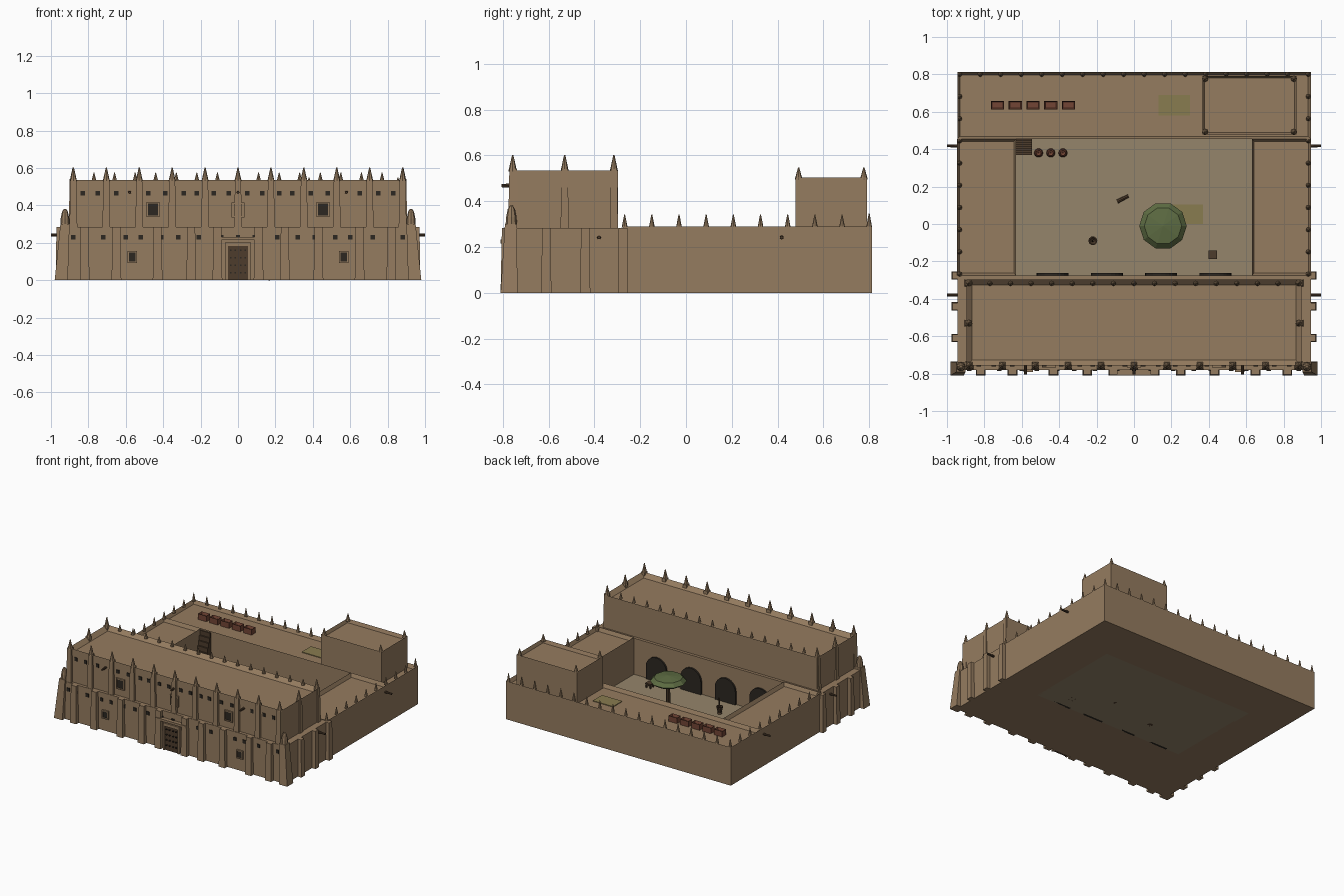
import bpy, bmesh, math
from mathutils import Matrix, Vector

if "Cube" in bpy.data.objects:
    bpy.data.objects.remove(bpy.data.objects["Cube"])


def mat(name, r, g, b):
    m = bpy.data.materials.new(name)
    m.diffuse_color = (r, g, b, 1)
    m.use_nodes = True
    m.node_tree.nodes["Principled BSDF"].inputs["Base Color"].default_value = m.diffuse_color
    return m


MUD = mat("mud", 0.30, 0.20, 0.115)
SAND = mat("sand", 0.30, 0.235, 0.145)
DARK = mat("dark_opening", 0.025, 0.02, 0.015)
WOOD = mat("wood", 0.075, 0.045, 0.025)
CLAY = mat("clay", 0.17, 0.06, 0.035)
MAT = mat("straw", 0.25, 0.20, 0.08)
LEAF = mat("leaf", 0.11, 0.15, 0.055)


def finish(name, bm, material):
    bmesh.ops.recalc_face_normals(bm, faces=bm.faces)
    me = bpy.data.meshes.new(name)
    bm.to_mesh(me)
    bm.free()
    me.materials.append(material)
    ob = bpy.data.objects.new(name, me)
    bpy.context.collection.objects.link(ob)
    return ob


def add_box(bm, x0, x1, y0, y1, z0, z1):
    m = Matrix.Translation(((x0 + x1) / 2, (y0 + y1) / 2, (z0 + z1) / 2))
    m = m @ Matrix.Diagonal((x1 - x0, y1 - y0, z1 - z0, 1))
    return bmesh.ops.create_cube(bm, size=1, matrix=m)["verts"]


def boxes(name, items, material):
    bm = bmesh.new()
    for it in items:
        add_box(bm, *it)
    return finish(name, bm, material)


def roofed(name, x0, x1, y0, y1, z0, z1, t, depth):
    """Block with a parapet around a sunken flat roof."""
    bm = bmesh.new()
    add_box(bm, x0, x1, y0, y1, z0, z1)
    top = max(bm.faces, key=lambda f: f.calc_center_median().z)
    bmesh.ops.inset_region(bm, faces=[top], thickness=t)
    for v in top.verts:
        v.co.z -= depth
    return finish(name, bm, MUD)


def add_cone(bm, x, y, z0, z1, r0, r1, n=8):
    bmesh.ops.create_cone(bm, cap_ends=True, segments=n, radius1=r0, radius2=r1, depth=z1 - z0,
                          matrix=Matrix.Translation((x, y, (z0 + z1) / 2)))


def pinnacles(name, points, z0, z1, r):
    bm = bmesh.new()
    for x, y in points:
        add_cone(bm, x, y, z0 - 0.005, z1, r, r * 0.15)
    return finish(name, bm, MUD)


def buttresses(name, items, z0, z1, taper):
    """Tapered pilasters: x, y, half width, half depth."""
    bm = bmesh.new()
    for x, y, hx, hy in items:
        for v in add_box(bm, x - hx, x + hx, y - hy, y + hy, z0, z1):
            if v.co.z > (z0 + z1) / 2:
                v.co.x = x + (v.co.x - x) * taper
                v.co.y = y + (v.co.y - y) * taper
    return finish(name, bm, MUD)


def lathe(name, x, y, z, profile, material, n=10):
    bm = bmesh.new()
    vs = [bm.verts.new((x + r, y, z + h)) for r, h in profile]
    es = [bm.edges.new(p) for p in zip(vs, vs[1:])]
    bmesh.ops.spin(bm, geom=vs + es, cent=(x, y, 0), axis=(0, 0, 1), angle=math.tau, steps=n)
    bmesh.ops.remove_doubles(bm, verts=bm.verts, dist=1e-4)
    return finish(name, bm, material)


def rod(name, ends, r, material, n=8):
    bm = bmesh.new()
    for a, b in ends:
        a, b = Vector(a), Vector(b)
        q = (b - a).to_track_quat("Z", "Y").to_matrix().to_4x4()
        bmesh.ops.create_cone(bm, cap_ends=True, segments=n, radius1=r, radius2=r * 0.8,
                              depth=(b - a).length, matrix=Matrix.Translation((a + b) / 2) @ q)
    return finish(name, bm, material)


def both(xs):
    return [s * x for x in xs for s in (-1, 1)]


# main blocks
boxes("courtyard_floor", [(-0.64, 0.64, -0.29, 0.47, 0, 0.01)], SAND)
boxes("front_lower_storey", [(-0.945, 0.945, -0.78, -0.275, 0, 0.284)], MUD)
roofed("front_upper_storey", -0.895, 0.895, -0.757, -0.297, 0.28, 0.535, 0.042, 0.03)
for side, x0, x1 in (("left", -0.945, -0.63), ("right", 0.63, 0.945)):
    roofed(side + "_wing", x0, x1, -0.275, 0.455, 0, 0.29, 0.018, 0.028)
roofed("back_wing", -0.945, 0.945, 0.455, 0.812, 0, 0.29, 0.02, 0.028)
roofed("corner_tower", 0.365, 0.87, 0.478, 0.79, 0.25, 0.503, 0.015, 0.025)

# pilasters
xs = both([0.11, 0.25, 0.43, 0.65, 0.82])
buttresses("front_lower_pilasters", [(x, -0.78, 0.026, 0.03) for x in xs], 0, 0.284, 0.8)
buttresses("side_pilasters", [(x, y, 0.03, 0.022) for x in (-0.945, 0.945)
                              for y in (-0.61, -0.44, -0.275)], 0, 0.284, 0.85)
ux = [-0.88 + 0.176 * i for i in range(11)]
buttresses("front_upper_pilasters", [(x, -0.755, 0.021, 0.022) for x in ux], 0.28, 0.54, 0.75)
buttresses("upper_side_pilasters", [(x, y, 0.02, 0.018) for x in (-0.885, 0.885)
                                    for y in (-0.53, -0.315)], 0.28, 0.54, 0.75)
for x in (-1, 1):
    lean = buttresses("corner_buttress", [(x * 0.945, -0.773, 0.035, 0.037)], 0, 0.3, 0.7)
    for v in lean.data.vertices:
        if v.co.z > 0.2:
            v.co.x -= x * 0.02
            v.co.y += 0.008
    lathe("corner_finial", x * 0.925, -0.763, 0.28,
          [(0.026, 0), (0.023, 0.05), (0.016, 0.085), (0.007, 0.1), (0, 0.102)], MUD, 8)

# pinnacles
pinnacles("upper_front_pinnacles", [(x, -0.757) for x in ux], 0.535, 0.602, 0.019)
pinnacles("upper_side_pinnacles", [(x, y) for x in (-0.882, 0.882) for y in (-0.53, -0.315)],
          0.535, 0.602, 0.018)
pinnacles("upper_back_pinnacles", [(-0.88 + 0.11 * i, -0.318) for i in range(17)], 0.535, 0.575, 0.013)
pinnacles("back_wall_pinnacles", [(-0.932 + 0.1096 * i, 0.8) for i in range(18)], 0.29, 0.347, 0.013)
pinnacles("side_wall_pinnacles", [(x, -0.268 + 0.1187 * i) for x in (-0.932, 0.932) for i in range(9)],
          0.29, 0.342, 0.013)
pinnacles("tower_pinnacles", [(x, y) for x in (0.38, 0.855) for y in (0.492, 0.777)], 0.5, 0.548, 0.017)

# small openings in the facade
h = 0.012
boxes("lower_vents", [(x - h, x + h, -0.785, -0.77, 0.217, 0.243)
                      for x in [0] + both([0.09, 0.21, 0.32, 0.41, 0.52, 0.6, 0.72, 0.81, 0.88])], DARK)
boxes("upper_vents", [(x - h, x + h, -0.762, -0.75, 0.452, 0.478)
                      for x in both([0.05, 0.13, 0.22, 0.29, 0.39, 0.48, 0.65, 0.75, 0.83])], DARK)


# framed windows
def window(name, x, z, hw, hh, y, pane):
    t = 0.008
    boxes(name + "_frame", [(x - hw, x + hw, y - 0.012, y + 0.01, z - hh, z - hh + t),
                            (x - hw, x + hw, y - 0.012, y + 0.01, z + hh - t, z + hh),
                            (x - hw, x - hw + t, y - 0.012, y + 0.01, z - hh, z + hh),
                            (x + hw - t, x + hw, y - 0.012, y + 0.01, z - hh, z + hh)], MUD)
    boxes(name + "_pane", [(x - hw + t, x + hw - t, y - 0.005, y + 0.01, z - hh + t, z + hh - t)], pane)


for s in (-1, 1):
    window("lower_window", s * 0.565, 0.125, 0.026, 0.032, -0.78, DARK)
    window("upper_window", s * 0.455, 0.378, 0.034, 0.04, -0.757, DARK)
window("blind_niche", 0, 0.375, 0.035, 0.04, -0.757, MUD)

# entrance
boxes("door", [(-0.054, 0.054, -0.797, -0.77, 0, 0.182)], WOOD)
boxes("door_surround", [(-0.068, -0.054, -0.805, -0.77, 0, 0.2), (0.054, 0.068, -0.805, -0.77, 0, 0.2),
                        (-0.068, 0.068, -0.805, -0.77, 0.182, 0.205),
                        (-0.13, 0.13, -0.81, -0.77, 0.215, 0.232)], MUD)
boxes("door_studs", [(x - 0.004, x + 0.004, -0.805, -0.79, z - 0.004, z + 0.004)
                     for x in both([0.015, 0.04]) for z in (0.04, 0.08, 0.12, 0.16)], DARK)

# water spouts
rod("side_spouts", [((s * 0.92, y, 0.242), (s, y, 0.242)) for s in (-1, 1) for y in (-0.38, 0.418)],
    0.009, WOOD)
rod("front_spouts", [((x, -0.74, 0.47), (x, -0.805, 0.468)) for x in (-0.58, 0, 0.58)], 0.009, WOOD)

# courtyard arcade
bm = bmesh.new()
for x in both([0.145, 0.435]):
    pts = [(x - 0.086, 0), (x + 0.086, 0)]
    pts += [(x + 0.086 * math.cos(a), 0.105 + 0.086 * math.sin(a))
            for a in (math.pi * i / 12 for i in range(13))]
    f = bm.faces.new([bm.verts.new((px, -0.28, pz)) for px, pz in pts])
    r = bmesh.ops.extrude_face_region(bm, geom=[f])
    bmesh.ops.translate(bm, vec=(0, 0.018, 0),
                        verts=[v for v in r["geom"] if isinstance(v, bmesh.types.BMVert)])
finish("courtyard_arches", bm, DARK)

# stair to the roof in the courtyard corner
boxes("roof_stair", [(-0.63, -0.545, 0.37 + 0.0106 * i, 0.46, 0.035 * i, 0.035 * (i + 1))
                     for i in range(8)], WOOD)

# tree
rod("tree_trunk", [((0.155, -0.01, 0), (0.16, -0.01, 0.18))], 0.017, WOOD)
lathe("tree_canopy", 0.155, -0.01, 0.155,
      [(0, 0), (0.095, 0.012), (0.127, 0.035), (0.1, 0.062), (0, 0.075)], LEAF, 10)

# courtyard and roof objects
boxes("courtyard_mat", [(0.2, 0.37, 0, 0.105, 0.008, 0.015)], MAT)
boxes("roof_mat", [(0.13, 0.3, 0.58, 0.69, 0.26, 0.267)], MAT)
for x in (-0.51, -0.445, -0.38):
    lathe("clay_jar", x, 0.38, 0, [(0, 0), (0.013, 0), (0.024, 0.022), (0.02, 0.042), (0.011, 0.05),
                                   (0.014, 0.06), (0.009, 0.058), (0, 0.05)], CLAY)
lathe("mortar", -0.22, -0.09, 0, [(0, 0), (0.02, 0), (0.014, 0.02), (0.024, 0.065), (0.018, 0.065),
                                  (0, 0.035)], WOOD)
rod("pestle", [((-0.22, -0.09, 0.035), (-0.215, -0.088, 0.13))], 0.007, WOOD)
rod("fallen_log", [((-0.09, 0.12, 0.018), (-0.03, 0.15, 0.018))], 0.011, WOOD)
boxes("stool", [(0.397, 0.443, -0.188, -0.142, 0.035, 0.045)]
      + [(0.42 + a - 0.005, 0.42 + a + 0.005, -0.165 + b - 0.005, -0.165 + b + 0.005, 0, 0.036)
         for a in (-0.016, 0.016) for b in (-0.016, 0.016)], WOOD)
for x in (-0.73, -0.635, -0.54, -0.445, -0.35):
    crate = roofed("roof_crate", x - 0.035, x + 0.035, 0.613, 0.658, 0.26, 0.305, 0.009, 0.02)
    crate.data.materials[0] = CLAY
